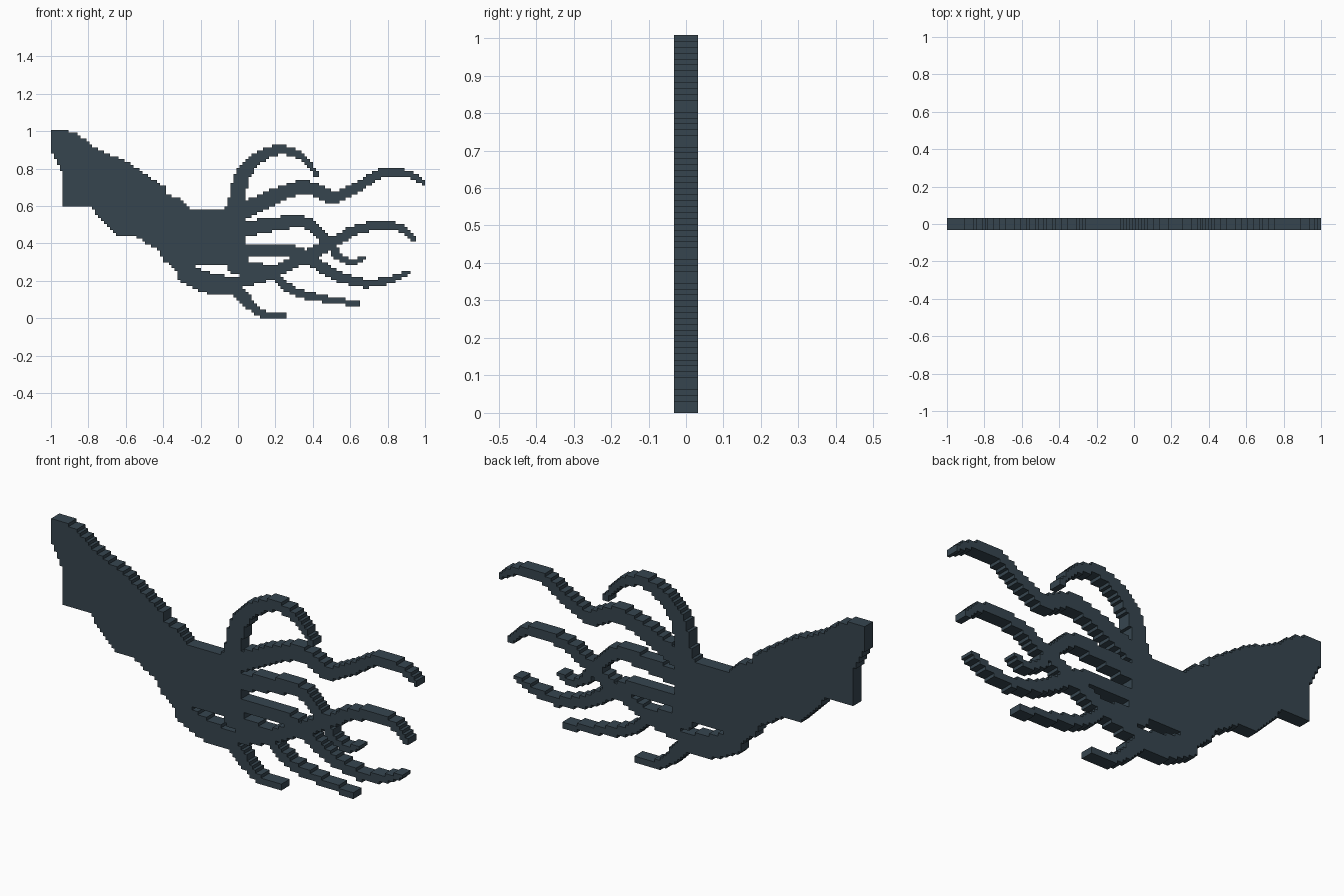
import bpy
import bmesh
from mathutils import Vector

# Grid of square blocks; shapes are sketched in hundredths of a unit
COLUMNS, ROWS = 127, 64
CELL = 2 / COLUMNS
HALF_DEPTH = 0.0325
STEPS = 24

cube = bpy.data.objects.get("Cube")
if cube:
    bpy.data.objects.remove(cube, do_unlink=True)

charcoal = bpy.data.materials.new("charcoal")
charcoal.use_nodes = True
colour = (0.037, 0.06, 0.078, 1)
charcoal.diffuse_color = colour
charcoal.node_tree.nodes["Principled BSDF"].inputs["Base Color"].default_value = colour

grid = {
    (column, row): Vector(((column + 0.5) * CELL - 1, (row + 0.5) * CELL)) * 100
    for column in range(COLUMNS)
    for row in range(ROWS)
}
parts = {}
taken = set()


def claim(name, cells):
    """Give a part the cells that no earlier part has claimed."""
    parts[name] = cells - taken
    taken.update(cells)


def inside(point, outline):
    """Even-odd test for a point in a closed outline."""
    result = False
    for (ax, az), (bx, bz) in zip(outline, outline[1:] + outline[:1]):
        if (az > point.y) != (bz > point.y):
            if point.x < ax + (point.y - az) * (bx - ax) / (bz - az):
                result = not result
    return result


def add_body(name, *outline):
    """Fill the blocks inside an outline."""
    claim(name, {cell for cell, centre in grid.items() if inside(centre, outline)})


def smooth_path(points):
    """Evenly stepped spline through the points."""
    points = [Vector(point) for point in points]
    padded = [points[0]] + points + [points[-1]]
    path = []
    for before, start, end, after in zip(padded, padded[1:], padded[2:], padded[3:]):
        leave, arrive = (end - before) / 2, (after - start) / 2
        for step in range(STEPS):
            t = step / STEPS
            first = start + leave * t
            second = end - arrive * (1 - t)
            blend = t * t * (3 - 2 * t)
            bend = (start.lerp(end, t) - start.lerp(end, blend))
            ease = leave * t * (1 - t) ** 2 - arrive * t * t * (1 - t)
            path.append(start.lerp(end, blend) + ease)
    return path + [points[-1]]


def add_arm(name, root, middle, tip, *points):
    """Sweep a tapering round brush along a curling path."""
    path = smooth_path(points)
    cells = set()
    for index, spot in enumerate(path):
        along = 2 * index / (len(path) - 1)
        if along < 1:
            radius = root + (middle - root) * along
        else:
            radius = middle + (tip - middle) * (along - 1)
        column = int((spot.x / 100 + 1) / CELL)
        row = int(spot.y / 100 / CELL)
        reach = int(radius / 100 / CELL) + 1
        for i in range(column - reach, column + reach + 1):
            for j in range(row - reach, row + reach + 1):
                if (i, j) in grid and (grid[i, j] - spot).length <= radius:
                    cells.add((i, j))
    claim(name, cells)


def build(name, cells):
    """Make blocks, with side walls only where the whole figure ends."""
    bm = bmesh.new()

    def quad(*corners):
        bm.faces.new([bm.verts.new((x * CELL - 1, y, z * CELL)) for x, y, z in corners])

    near, far = -HALF_DEPTH, HALF_DEPTH
    for i, j in sorted(cells):
        ring = [(i, j), (i + 1, j), (i + 1, j + 1), (i, j + 1)]
        quad(*[(x, near, z) for x, z in ring])
        quad(*[(x, far, z) for x, z in reversed(ring)])
        sides = zip(ring, ring[1:] + ring[:1], ((0, -1), (1, 0), (0, 1), (-1, 0)))
        for (px, pz), (qx, qz), (dx, dz) in sides:
            if (i + dx, j + dz) not in taken:
                quad((px, near, pz), (px, far, pz), (qx, far, qz), (qx, near, qz))
    bmesh.ops.remove_doubles(bm, verts=bm.verts, dist=CELL / 100)
    mesh = bpy.data.meshes.new(name)
    bm.to_mesh(mesh)
    bm.free()
    mesh.materials.append(charcoal)
    bpy.context.collection.objects.link(bpy.data.objects.new(name, mesh))


# Finned mantle and head
add_body("mantle", (-101, 102), (-95, 102), (-85, 98), (-78, 92), (-58, 83),
         (-39, 70), (-39, 30), (-43, 37), (-56, 44), (-64, 44), (-73, 52),
         (-79, 60), (-93, 60), (-93, 76), (-98, 86), (-101, 92))
add_body("head", (-40, 66), (-32, 65), (-25, 58), (-10, 58), (4, 64),
         (5, 30), (-12, 28), (-24, 29), (-28, 21), (-40, 31))

# Curling arms: root, middle and tip radius, then the path
add_arm("arched_arm", 4.8, 2.9, 1.2,
        (-1, 59), (2, 75), (10, 85), (22, 90), (33, 87), (42, 77))
add_arm("upper_long_arm", 4.5, 3.1, 1.4,
        (-2, 55), (17, 64), (35, 70), (50, 65), (60, 68), (78, 78), (91, 77), (99, 73))
add_arm("hooked_arm", 4.2, 2.6, 1.2,
        (-2, 46), (17, 50), (36, 51), (48, 41), (54, 33), (61, 30), (67, 32))
add_arm("crossing_arm", 2.2, 3.2, 1.5,
        (-27, 27), (-16, 22), (1, 20), (20, 25), (50, 40), (65, 48), (85, 49), (94, 42))
add_arm("middle_arm", 3.6, 2.9, 1.4,
        (1, 36), (27, 36), (41, 30), (50, 24), (66, 19), (80, 20), (90, 24))
add_arm("lower_arm", 3, 2.4, 1.3,
        (-2, 27), (15, 26), (29, 15), (48, 10), (65, 8))
add_arm("bottom_arm", 4, 3.2, 1.3,
        (-29, 23), (-16, 17), (-2, 15), (7, 7), (14, 2), (25, 2))

for name, cells in parts.items():
    build(name, cells)
